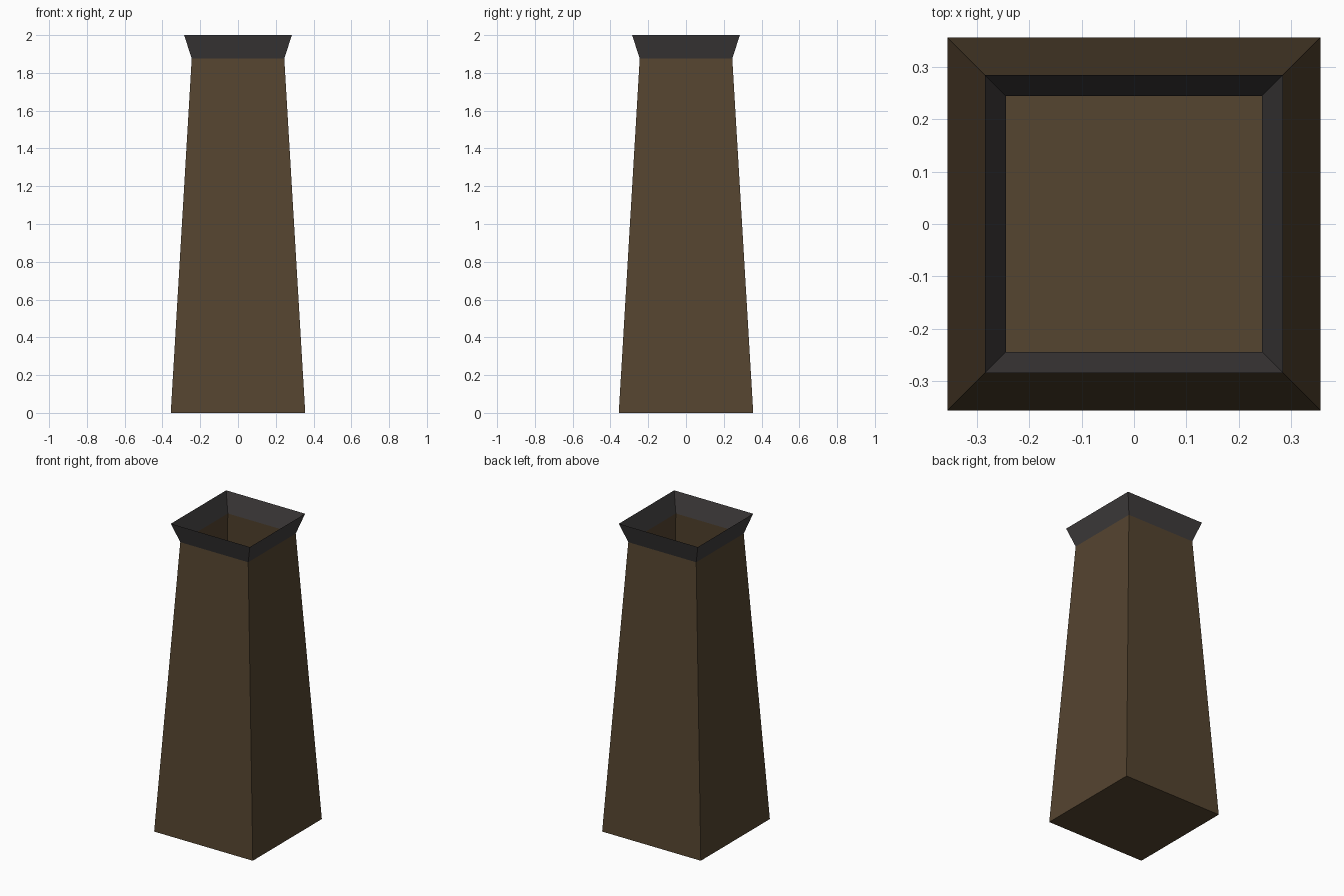
import bpy, bmesh

if "Cube" in bpy.data.objects:
    bpy.data.objects.remove(bpy.data.objects["Cube"])


def material(name, rgb):
    m = bpy.data.materials.new(name)
    m.diffuse_color = (*rgb, 1.0)
    m.use_nodes = True
    m.node_tree.nodes["Principled BSDF"].inputs["Base Color"].default_value = m.diffuse_color
    return m


def square_shell(name, sections, mat, floor=False):
    """Thin open shell lofted through square (half_width, z) sections."""
    bm = bmesh.new()
    rings = [[bm.verts.new((sx * h, sy * h, z))
              for sx, sy in ((-1, -1), (1, -1), (1, 1), (-1, 1))]
             for h, z in sections]
    for low, high in zip(rings, rings[1:]):
        for i in range(4):
            j = (i + 1) % 4
            bm.faces.new((low[i], low[j], high[j], high[i]))
    if floor:
        bm.faces.new(rings[0][::-1])
    mesh = bpy.data.meshes.new(name)
    bm.to_mesh(mesh)
    bm.free()
    mesh.materials.append(mat)
    obj = bpy.data.objects.new(name, mesh)
    bpy.context.collection.objects.link(obj)
    return obj


brown = material("dark brown", (0.09, 0.058, 0.029))
charcoal = material("charcoal", (0.05, 0.045, 0.045))

# Tapered body with a closed floor and an open top
square_shell("planter_body", [(0.356, 0.0), (0.245, 1.875)], brown, floor=True)
# Flared rim
square_shell("flared_rim", [(0.245, 1.875), (0.285, 2.0)], charcoal)
